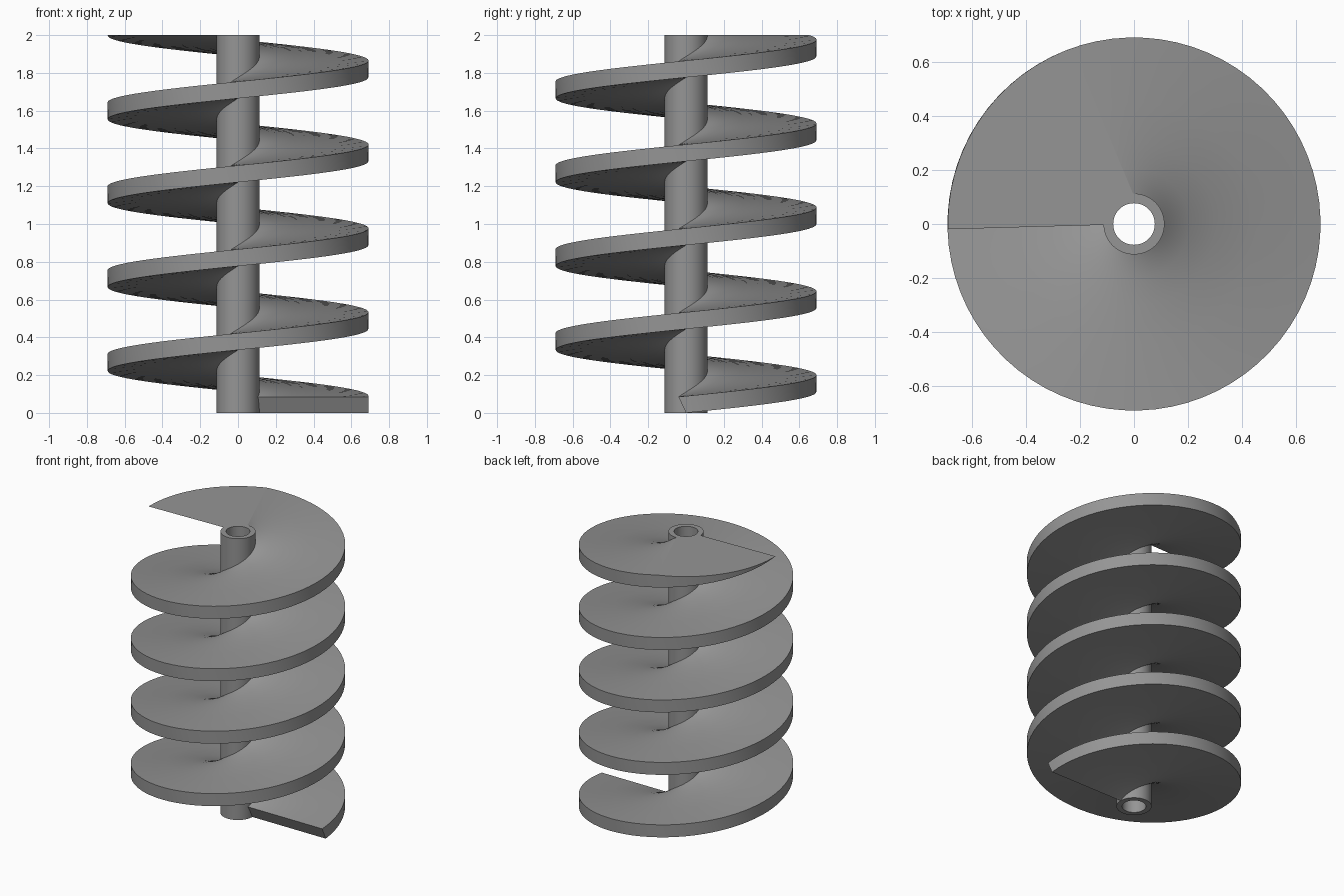
import bpy, bmesh, math

if "Cube" in bpy.data.objects:
    bpy.data.objects.remove(bpy.data.objects["Cube"])

R_BORE, R_TUBE, R_ROOT, R_RIM = 0.077, 0.113, 0.10, 0.69
HEIGHT, LEAD, THICK, LEAN = 2.0, 0.444, 0.085, 0.04
STEPS, TURNS = 72, 4.65

grey = bpy.data.materials.new("steel grey")
grey.diffuse_color = (0.3, 0.3, 0.3, 1)
grey.use_nodes = True
grey.node_tree.nodes["Principled BSDF"].inputs["Base Color"].default_value = grey.diffuse_color


def finish(name, bm):
    bmesh.ops.recalc_face_normals(bm, faces=bm.faces[:])
    mesh = bpy.data.meshes.new(name)
    bm.to_mesh(mesh)
    bm.free()
    mesh.materials.append(grey)
    obj = bpy.data.objects.new(name, mesh)
    bpy.context.collection.objects.link(obj)
    bpy.ops.object.select_all(action='DESELECT')
    obj.select_set(True)
    bpy.context.view_layer.objects.active = obj
    bpy.ops.object.shade_smooth_by_angle(angle=math.radians(30))


def skin(bm, sections, closed):
    """Join closed cross-sections with quads."""
    n = len(sections[0])
    pairs = list(zip(sections, sections[1:]))
    if closed:
        pairs.append((sections[-1], sections[0]))
    for a, b in pairs:
        for i in range(n):
            j = (i + 1) % n
            bm.faces.new((a[i], a[j], b[j], b[i]))


# Hollow shaft: rectangular wall section turned around z
bm = bmesh.new()
wall = [(R_BORE, 0), (R_TUBE, 0), (R_TUBE, HEIGHT), (R_BORE, HEIGHT)]
rings = []
for k in range(STEPS):
    a = math.tau * k / STEPS
    rings.append([bm.verts.new((r * math.cos(a), r * math.sin(a), z)) for r, z in wall])
skin(bm, rings, True)
finish("shaft", bm)

# Screw flight: leaning section swept along a helix
bm = bmesh.new()
radii = [R_ROOT, 0.14, 0.2, 0.3, 0.45, R_RIM]
section = [(r, 0, 0) for r in radii] + [(r, LEAN, THICK) for r in reversed(radii)]
sweep = []
for k in range(int(STEPS * TURNS) + 1):
    a = math.tau * k / STEPS
    c, s = math.cos(a), math.sin(a)
    sweep.append([bm.verts.new((r * c + d * s, r * s - d * c, LEAD * k / STEPS + h))
                  for r, d, h in section])
skin(bm, sweep, False)
bm.faces.new(sweep[0])
bm.faces.new(sweep[-1])

# Trim the flight flat at the top of the shaft and cap it
cut = bmesh.ops.bisect_plane(bm, geom=bm.verts[:] + bm.edges[:] + bm.faces[:],
                             plane_co=(0, 0, HEIGHT), plane_no=(0, 0, 1), clear_outer=True)
rim = [e for e in cut["geom_cut"] if isinstance(e, bmesh.types.BMEdge)]
bmesh.ops.triangle_fill(bm, edges=rim, use_beauty=True)
for e in rim:
    e.smooth = False
finish("screw_flight", bm)
